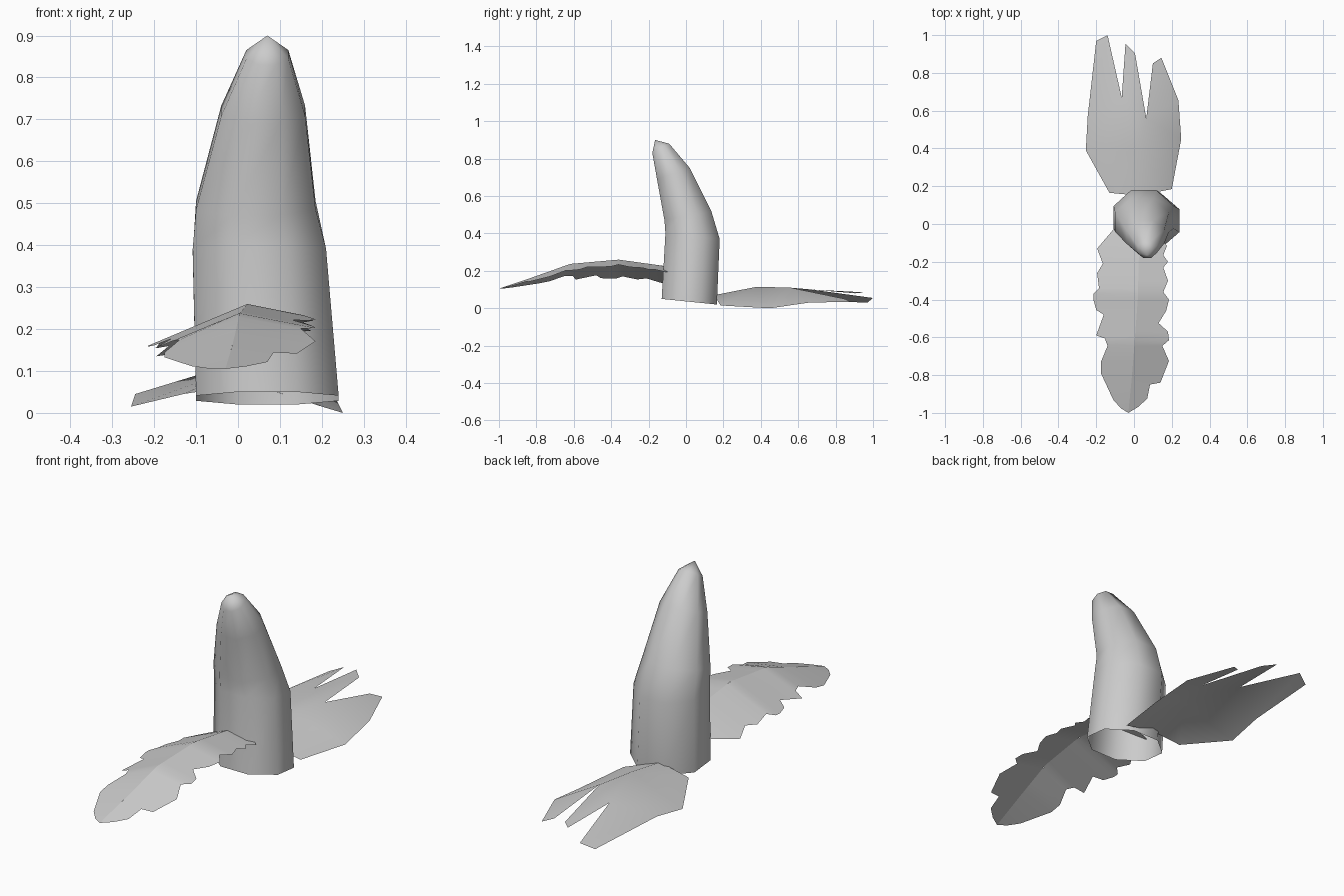
import bpy
from math import cos, sin, pi

if "Cube" in bpy.data.objects:
    bpy.data.objects.remove(bpy.data.objects["Cube"])


def make_object(name, verts, faces):
    mesh = bpy.data.meshes.new(name)
    mesh.from_pydata(verts, [], faces)
    mesh.update()
    for p in mesh.polygons:
        p.use_smooth = True
    obj = bpy.data.objects.new(name, mesh)
    bpy.context.collection.objects.link(obj)
    return obj


def lerp_table(table, t):
    for (a, va), (b, vb) in zip(table, table[1:]):
        if t <= b:
            f = max(0, (t - a) / (b - a))
            return va + (vb - va) * f
    return table[-1][1]


# Hollow eight-sided horn: x limits, front (y, z), back (y, z) of each tilted ring
rings = [
    (-.10, .24, -.13, .05, .165, .02),
    (-.108, .21, -.11, .40, .18, .37),
    (-.10, .185, -.115, .47, .135, .52),
    (-.04, .16, -.155, .69, .02, .75),
    (.02, .12, -.18, .83, -.09, .88),
]
N = 8
verts, faces = [], []
for x0, x1, yf, zf, yb, zb in rings:
    for i in range(N):
        a = 2 * pi * (i + .5) / N
        u, v = cos(a) / cos(pi / N), sin(a) / cos(pi / N)
        verts.append(((x0 + x1) / 2 + u * (x1 - x0) / 2,
                      (yf + yb) / 2 + v * (yb - yf) / 2,
                      (zf + zb) / 2 + v * (zb - zf) / 2))
for r in range(len(rings) - 1):
    for i in range(N):
        j = (i + 1) % N
        faces.append((r * N + i, r * N + j, (r + 1) * N + j, (r + 1) * N + i))
tip = len(verts)
verts.append((.07, -.165, .90))
top = (len(rings) - 1) * N
faces += [(top + i, top + (i + 1) % N, tip) for i in range(N)]
make_object("horn", verts, faces)

# Front leaf with wavy edges, folded along a midrib; (x, distance forward)
left_edge = [(-.11, .03), (-.195, .13), (-.165, .21), (-.195, .26), (-.185, .34),
             (-.215, .37), (-.215, .40), (-.20, .455), (-.16, .48), (-.20, .59),
             (-.155, .605), (-.14, .645), (-.175, .73), (-.175, .79), (-.11, .93),
             (-.07, .975), (-.03, 1.0)]
right_edge = [(.14, .08), (.175, .115), (.155, .165), (.18, .20), (.155, .23),
              (.18, .30), (.155, .36), (.185, .40), (.17, .46), (.13, .525),
              (.18, .57), (.185, .615), (.15, .645), (.185, .725), (.14, .84),
              (.085, .85), (.07, .925), (.02, .97), (-.03, 1.0)]
rib_z = [(0, .20), (.13, .228), (.36, .26), (.62, .237), (.8, .172), (1, .105)]
rib_x = [(0, .03), (.4, .02), (.8, -.01), (1, -.03)]
fold = [(0, 1), (.6, 1), (.8, .6), (1, .4)]
verts, faces = [], []
for edge, slope, flip in ((left_edge, .42, False), (right_edge, .2, True)):
    start = len(verts)
    for x, d in edge:
        rx, rz = lerp_table(rib_x, d), lerp_table(rib_z, d)
        verts.append((rx, -d, rz))
        verts.append((x, -d, rz - slope * lerp_table(fold, d) * abs(x - rx)))
    for i in range(len(edge) - 1):
        k = start + 2 * i
        f = (k, k + 1, k + 3, k + 2)
        faces.append(f[::-1] if flip else f)
make_object("front_leaf", verts, faces)

# Back leaf split into three fingers: outline, then two midrib points
verts = [(-.13, .165, .045), (-.255, .39, .015), (-.245, .57, .045), (-.20, .97, .03),
         (-.14, 1.0, .055), (-.065, .67, .10), (-.045, .955, .085), (.005, .905, .08),
         (.065, .56, .11), (.10, .85, .05), (.145, .88, .035), (.235, .655, .03),
         (.25, .45, 0), (.20, .185, .015), (.03, .15, .07), (.02, .38, .115)]
faces = [(0, 14, 15, 1), (1, 15, 5, 2), (2, 5, 4, 3), (5, 15, 8), (5, 8, 7, 6),
         (8, 15, 12, 11), (8, 11, 10, 9), (15, 14, 13, 12)]
make_object("back_leaf", verts, faces)
